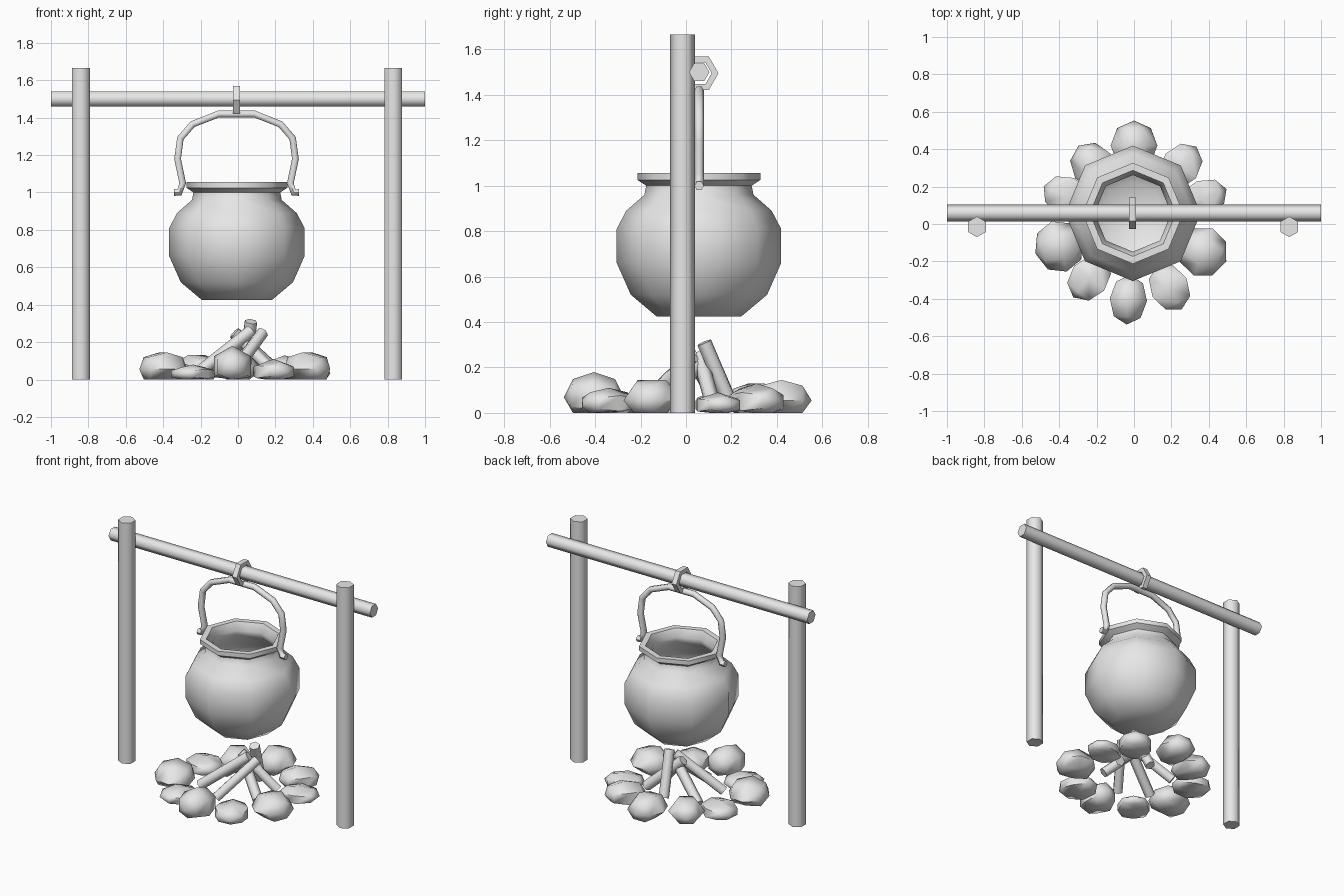
import bpy, bmesh, math
from mathutils import Matrix, Vector

cube = bpy.data.objects.get("Cube")
if cube:
    bpy.data.objects.remove(cube, do_unlink=True)

grey = bpy.data.materials.new("plain grey")
grey.use_nodes = True
grey.diffuse_color = (0.8, 0.8, 0.8, 1)
grey.node_tree.nodes["Principled BSDF"].inputs["Base Color"].default_value = (0.8, 0.8, 0.8, 1)


def smooth(ob, angle):
    bpy.ops.object.select_all(action="DESELECT")
    ob.select_set(True)
    bpy.context.view_layer.objects.active = ob
    bpy.ops.object.shade_smooth_by_angle(angle=math.radians(angle))


def lathe(name, profile, sides, matrix, closed=False, caps=True, angle=62, floor=False):
    """Spin (radius, height) points round local z, with the first corner on +y."""
    bm = bmesh.new()
    rings = []
    for r, h in profile:
        ring = []
        for i in range(sides):
            a = 2 * math.pi * i / sides
            co = matrix @ Vector((r * math.sin(a), r * math.cos(a), h))
            if floor:
                co.z = max(co.z, 0)
            ring.append(bm.verts.new(co))
        rings.append(ring)
    pairs = list(zip(rings, rings[1:]))
    if closed:
        pairs.append((rings[-1], rings[0]))
    for low, high in pairs:
        for i in range(sides):
            j = (i + 1) % sides
            bm.faces.new((low[i], low[j], high[j], high[i]))
    if caps and not closed:
        bm.faces.new(rings[0])
        bm.faces.new(rings[-1])
    bmesh.ops.remove_doubles(bm, verts=bm.verts, dist=0.0005)
    bmesh.ops.recalc_face_normals(bm, faces=bm.faces)
    mesh = bpy.data.meshes.new(name)
    bm.to_mesh(mesh)
    bm.free()
    mesh.materials.append(grey)
    ob = bpy.data.objects.new(name, mesh)
    bpy.context.collection.objects.link(ob)
    smooth(ob, angle)
    return ob


def rod(name, start, end, radius):
    start, end = Vector(start), Vector(end)
    axis = end - start
    turn = axis.to_track_quat("Z", "Y").to_matrix().to_4x4()
    lathe(name, [(radius, 0), (radius, axis.length)], 6, Matrix.Translation(start) @ turn)


along_x = Matrix.Rotation(math.pi / 2, 4, "Y")

# Upright posts
for name, x in (("right_post", -0.84), ("left_post", 0.83)):
    lathe(name, [(0.055, 0), (0.055, 1.665)], 6, Matrix.Translation((x, -0.015, 0)))

# Cross bar and the hanging ring on it
lathe("cross_bar", [(0.045, -1), (0.045, 1)], 6, Matrix.Translation((0, 0.058, 1.5)) @ along_x)
lathe("hanging_ring", [(0.085, -0.018), (0.085, 0.018), (0.055, 0.018), (0.055, -0.018)], 6,
      Matrix.Translation((-0.008, 0.058, 1.495)) @ along_x, closed=True, angle=40)

# Pot: outside from the base up, over the rim and down the inside
pot = [(0, 0.425), (0.187, 0.425), (0.3, 0.52), (0.362, 0.66), (0.362, 0.81),
       (0.32, 0.89), (0.24, 0.96), (0.232, 1.0), (0.27, 1.025), (0.27, 1.055),
       (0.23, 1.055), (0.205, 1.0), (0.215, 0.96), (0.29, 0.88), (0.335, 0.8),
       (0.335, 0.67), (0.28, 0.54), (0.17, 0.455), (0, 0.455)]
lathe("pot", pot, 8, Matrix.Translation((-0.006, 0.057, 0)), caps=False, angle=48)

# Handle: half an arch, mirrored, with curled ends
half = [(0.335, 1.0), (0.305, 1.0), (0.288, 1.05), (0.315, 1.18), (0.3, 1.29),
        (0.235, 1.365), (0.095, 1.42)]
path = [(-x, z) for x, z in half] + half[::-1]
curve = bpy.data.curves.new("handle", "CURVE")
curve.dimensions = "3D"
curve.bevel_depth = 0.021
curve.bevel_resolution = 1
curve.use_fill_caps = True
spline = curve.splines.new("POLY")
spline.points.add(len(path) - 1)
for point, (x, z) in zip(spline.points, path):
    point.co = (x - 0.008, 0.058, z, 1)
curve.materials.append(grey)
handle = bpy.data.objects.new("handle", curve)
bpy.context.collection.objects.link(handle)
bpy.ops.object.select_all(action="DESELECT")
handle.select_set(True)
bpy.context.view_layer.objects.active = handle
bpy.ops.object.convert(target="MESH")
smooth(bpy.context.object, 62)

# Firewood leaning together
logs = [((-0.22, -0.1, 0.03), (0.07, 0.02, 0.26)),
        ((0.03, 0.2, 0.03), (0.07, 0.08, 0.31)),
        ((-0.03, -0.2, 0.03), (0.13, 0.03, 0.25)),
        ((0.22, 0.12, 0.03), (-0.02, 0.06, 0.25)),
        ((0.2, -0.07, 0.03), (0.02, 0.04, 0.21)),
        ((-0.2, 0.15, 0.03), (0.03, 0.05, 0.21))]
for n, (start, end) in enumerate(logs):
    rod(f"log_{n + 1}", start, end, 0.034)

# Fire ring stones: x, y, half width, height, flat top or not
stones = [(0, 0.42, 0.125, 0.145, True), (0.25, 0.31, 0.12, 0.13, False),
          (0.37, 0.14, 0.11, 0.09, False), (0.37, -0.15, 0.135, 0.145, True),
          (0.19, -0.34, 0.12, 0.11, False), (-0.03, -0.405, 0.115, 0.18, False),
          (-0.24, -0.29, 0.12, 0.08, False), (-0.4, -0.12, 0.14, 0.145, True),
          (-0.36, 0.15, 0.12, 0.1, False), (-0.22, 0.31, 0.115, 0.13, True)]
ball = [(0, -1), (0.72, -0.7), (1, 0), (0.72, 0.7), (0, 1)]
for n, (x, y, width, height, flat) in enumerate(stones):
    out = Vector((x, y, 0)).normalized()
    up = Vector((0, 0, 1))
    basis = Matrix((up.cross(out), up, out)).transposed().to_4x4()
    tall = height * 0.62 / (0.866 if flat else 1)
    place = (Matrix.Translation((x, y, height * 0.38)) @ basis
             @ Matrix.Diagonal((width, tall, 0.133, 1))
             @ Matrix.Rotation(math.pi / 6 if flat else 0, 4, "Z"))
    lathe(f"stone_{n + 1}", ball, 6, place, caps=False, floor=True)
